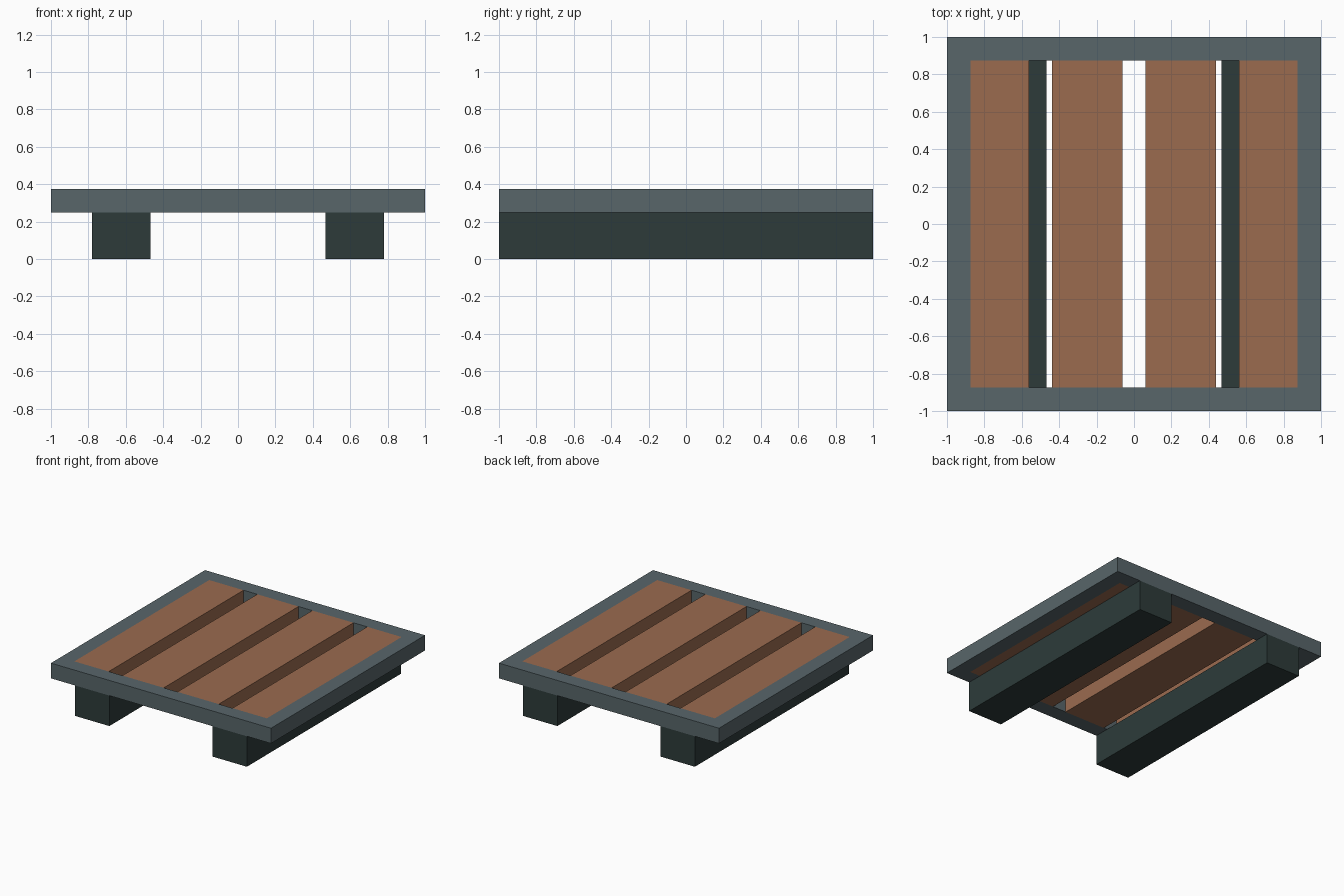
import bpy
import bmesh

cube = bpy.data.objects.get("Cube")
if cube:
    bpy.data.objects.remove(cube, do_unlink=True)


def linear(c):
    c /= 255
    return c / 12.92 if c <= 0.04045 else ((c + 0.055) / 1.055) ** 2.4


def make_material(name, rgb):
    mat = bpy.data.materials.new(name)
    mat.use_nodes = True
    colour = (*[linear(c) for c in rgb], 1)
    mat.diffuse_color = colour
    bsdf = mat.node_tree.nodes["Principled BSDF"]
    bsdf.inputs["Base Color"].default_value = colour
    bsdf.inputs["Roughness"].default_value = 0.9
    return mat


def finish(name, bm, mat):
    bmesh.ops.recalc_face_normals(bm, faces=bm.faces)
    mesh = bpy.data.meshes.new(name)
    bm.to_mesh(mesh)
    bm.free()
    mesh.materials.append(mat)
    obj = bpy.data.objects.new(name, mesh)
    bpy.context.collection.objects.link(obj)
    return obj


def box(name, x, y, z, mat):
    """Box spanning the (min, max) ranges x, y and z."""
    bm = bmesh.new()
    bmesh.ops.create_cube(bm, size=1)
    for v in bm.verts:
        v.co = [r[0] if c < 0 else r[1] for c, r in zip(v.co, (x, y, z))]
    return finish(name, bm, mat)


grey = make_material("slate grey", (88, 102, 106))
brown = make_material("wood brown", (155, 107, 79))
dark = make_material("dark green grey", (45, 59, 58))

BASE, TOP = 0.25, 0.375   # deck underside and surface
INNER = 0.875             # inside edge of the frame

# Square frame: mitred ring extruded upwards
bm = bmesh.new()
corners = [(-1, -1), (1, -1), (1, 1), (-1, 1)]
outer = [bm.verts.new((x, y, BASE)) for x, y in corners]
inner = [bm.verts.new((x * INNER, y * INNER, BASE)) for x, y in corners]
ring = []
for i in range(4):
    j = (i + 1) % 4
    ring.append(bm.faces.new((outer[i], outer[j], inner[j], inner[i])))
ext = bmesh.ops.extrude_face_region(bm, geom=ring, use_keep_orig=True)
for v in ext["geom"]:
    if isinstance(v, bmesh.types.BMVert):
        v.co.z = TOP
finish("deck_frame", bm, grey)

# Mirrored deck slats and runners
for side, s in (("right", -1), ("left", 1)):
    def span(a, b):
        return sorted((s * a, s * b))
    box(f"inner_slat_{side}", span(0.0625, 0.4375), (-INNER, INNER), (BASE, TOP), brown)
    box(f"outer_slat_{side}", span(0.5625, INNER), (-INNER, INNER), (BASE, TOP), brown)
    box(f"runner_{side}", span(0.469, 0.781), (-1, 1), (0, BASE), dark)
